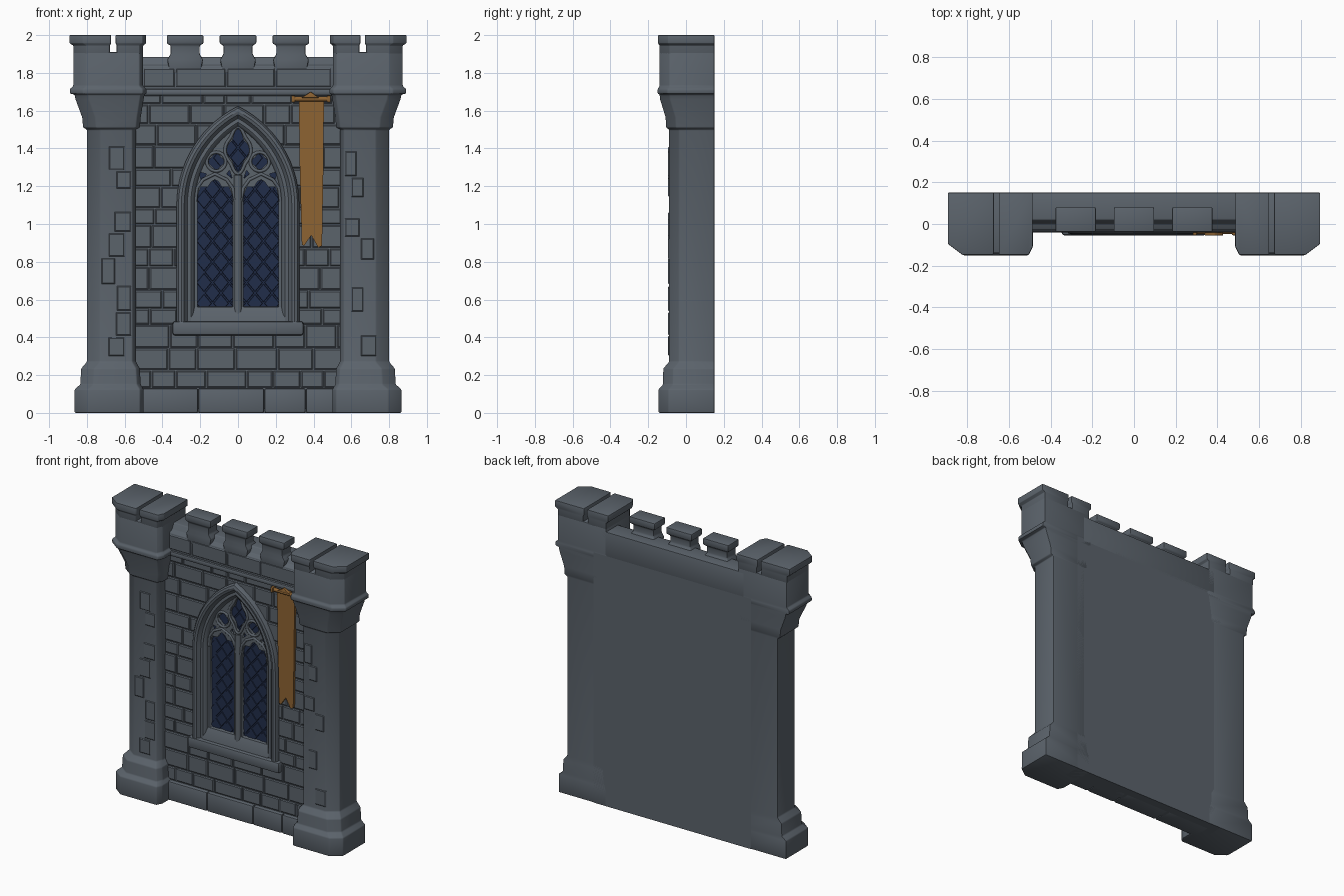
import bpy, bmesh, math, random

if "Cube" in bpy.data.objects:
    bpy.data.objects.remove(bpy.data.objects["Cube"])
random.seed(4)

def material(name, rgb):
    m = bpy.data.materials.new(name)
    m.diffuse_color = (*rgb, 1)
    m.use_nodes = True
    m.node_tree.nodes["Principled BSDF"].inputs["Base Color"].default_value = m.diffuse_color
    return m

STONE = material("grey_stone", (0.105, 0.125, 0.148))
GLASS = material("blue_glass", (0.015, 0.026, 0.068))
CLOTH = material("ochre_cloth", (0.27, 0.125, 0.032))

def activate(ob):
    bpy.ops.object.select_all(action='DESELECT')
    ob.select_set(True)
    bpy.context.view_layer.objects.active = ob

def finish(bm, name, mat, bevel=0.0, cutter=None):
    bmesh.ops.recalc_face_normals(bm, faces=bm.faces)
    me = bpy.data.meshes.new(name)
    bm.to_mesh(me)
    bm.free()
    ob = bpy.data.objects.new(name, me)
    bpy.context.collection.objects.link(ob)
    me.materials.append(mat)
    activate(ob)
    if bevel:
        m = ob.modifiers.new("bevel", 'BEVEL')
        m.width, m.segments, m.limit_method = bevel, 2, 'ANGLE'
        m.angle_limit = math.radians(25)
        bpy.ops.object.modifier_apply(modifier=m.name)
    if cutter:
        m = ob.modifiers.new("cut", 'BOOLEAN')
        m.operation, m.object, m.solver = 'DIFFERENCE', cutter, 'EXACT'
        bpy.ops.object.modifier_apply(modifier=m.name)
    bpy.ops.object.shade_smooth_by_angle(angle=math.radians(35))
    return ob

def stack(bm, rings):
    """Skin a list of equal rings and cap both ends."""
    vs = [[bm.verts.new(p) for p in r] for r in rings]
    n = len(vs[0])
    for a, b in zip(vs, vs[1:]):
        for i in range(n):
            bm.faces.new((a[i], a[(i + 1) % n], b[(i + 1) % n], b[i]))
    bm.faces.new(vs[0])
    bm.faces.new(vs[-1])

def rect(x0, x1, z0, z1, y, d=0):
    return [(x0 + d, y, z0 + d), (x1 - d, y, z0 + d), (x1 - d, y, z1 - d), (x0 + d, y, z1 - d)]

def box(bm, x0, x1, y0, y1, z0, z1):
    stack(bm, [rect(x0, x1, z0, z1, y0), rect(x0, x1, z0, z1, y1)])

def stone(bm, x0, x1, z0, z1, yb, yf):
    stack(bm, [rect(x0, x1, z0, z1, yb), rect(x0, x1, z0, z1, yf + 0.005),
               rect(x0, x1, z0, z1, yf, 0.006)])

def to_mesh(cu, name, mat):
    ob = bpy.data.objects.new(name, cu)
    bpy.context.collection.objects.link(ob)
    cu.materials.append(mat)
    activate(ob)
    return ob

def sheet(name, loops, y0, y1, mat):
    """Flat plate facing -y from an outline and its holes."""
    cu = bpy.data.curves.new(name, 'CURVE')
    cu.dimensions, cu.fill_mode, cu.extrude = '2D', 'BOTH', (y1 - y0) / 2
    for lp in loops:
        s = cu.splines.new('POLY')
        s.points.add(len(lp) - 1)
        s.use_cyclic_u = True
        for p, (x, z) in zip(s.points, lp):
            p.co = (x, z, 0, 1)
    ob = to_mesh(cu, name, mat)
    ob.rotation_euler.x = math.pi / 2
    ob.location.y = (y0 + y1) / 2
    bpy.ops.object.convert(target='MESH')

def tubes(name, paths, y, r, mat):
    cu = bpy.data.curves.new(name, 'CURVE')
    cu.dimensions, cu.bevel_depth, cu.bevel_resolution, cu.use_fill_caps = '3D', r, 2, True
    for pts, cyc in paths:
        s = cu.splines.new('POLY')
        s.points.add(len(pts) - 1)
        s.use_cyclic_u = cyc
        for p, (x, z) in zip(s.points, pts):
            p.co = (x, y, z, 1)
    to_mesh(cu, name, mat)
    bpy.ops.object.convert(target='MESH')
    bpy.ops.object.shade_smooth_by_angle(angle=math.radians(50))

def arch(hw, z0=0.45, n=14):
    """Pointed arch outline, all widths concentric."""
    c, zs = 0.26, 1.10
    R = hw + c
    top = math.acos(c / R)
    right = [(R * math.cos(top * i / n) - c, zs + R * math.sin(top * i / n)) for i in range(n + 1)]
    return [(hw, z0)] + right + [(-x, z) for x, z in reversed(right[:-1])] + [(-hw, z0)]

def circle(cx, cz, r, n=20, lobes=0, depth=0, sz=1):
    out = []
    for i in range(n):
        a = 2 * math.pi * i / n
        q = r * (1 + depth * math.cos(lobes * a))
        out.append((cx + q * math.cos(a), cz + sz * q * math.sin(a)))
    return out

# wall core and front skin with the window opening
bm = bmesh.new()
box(bm, -0.6, 0.6, 0.03, 0.15, 0, 1.72)
finish(bm, "wall_core", STONE)
sheet("wall_skin", [[(-0.6, 0.02), (0.6, 0.02), (0.6, 1.72), (-0.6, 1.72)], arch(0.26)], -0.012, 0.03, STONE)

# masonry courses, cut out around the window
bm = bmesh.new()
stack(bm, [[(x, y, z) for x, z in arch(0.28)] for y in (-0.2, 0.1)])
cutter = finish(bm, "window_cutter", STONE)
cutter.hide_render = True
bm = bmesh.new()
z = 0.135
while z < 1.66:
    h = min(random.uniform(0.085, 0.125), 1.69 - z)
    x = -0.58
    while x < 0.58:
        w = random.uniform(0.11, 0.24)
        stone(bm, x, min(x + w, 0.6) - 0.007, z, z + h - 0.007, 0.0, -random.uniform(0.017, 0.022))
        x += w
    z += h
finish(bm, "wall_stones", STONE, cutter=cutter)
bpy.data.objects.remove(cutter)

# plinth, string course and parapet
bm = bmesh.new()
for x0, x1 in ((-0.55, -0.21), (-0.21, 0.14), (0.14, 0.36), (0.36, 0.55)):
    box(bm, x0, x1 - 0.002, -0.04, 0.1, 0, 0.13)
finish(bm, "plinth", STONE, 0.01)
bm = bmesh.new()
box(bm, -0.55, 0.55, -0.04, 0.1, 1.68, 1.715)
finish(bm, "string_course", STONE, 0.012)
bm = bmesh.new()
prof = [(-0.028, 1.70), (-0.028, 1.835), (0.0, 1.845), (0.02, 1.885), (0.15, 1.885), (0.15, 1.70)]
stack(bm, [[(x, y, z) for y, z in prof] for x in (-0.55, 0.55)])
finish(bm, "parapet", STONE, 0.006)
bm = bmesh.new()
for x0, x1 in ((-0.5, -0.33), (-0.33, -0.06), (-0.06, 0.2), (0.2, 0.5)):
    stone(bm, x0, x1 - 0.006, 1.725, 1.825, 0, -0.032)
finish(bm, "parapet_stones", STONE)

# merlons
bm = bmesh.new()
for cx in (-0.28, 0, 0.28):
    rings = []
    for z, w, y0, y1 in ((1.80, 0.08, -0.03, 0.075), (1.87, 0.095, -0.03, 0.085), (1.90, 0.077, -0.03, 0.065),
                         (1.945, 0.077, -0.03, 0.065), (1.955, 0.097, -0.038, 0.08), (2.0, 0.097, -0.038, 0.08)):
        rings.append([(cx - w, y0, z), (cx + w, y0, z), (cx + w, y1, z), (cx - w, y1, z)])
    stack(bm, rings)
finish(bm, "merlons", STONE, 0.009)

# towers: stacked chamfered plans, outer edge, inner edge, front depth
def plan(s, xo, xi, yf, z, co=0.07, ci=0.02):
    pts = [(xo, 0.15), (xo, yf + co * 0.75), (xo - co, yf), (xi + ci, yf), (xi, yf + ci * 2), (xi, 0.15)]
    return [(s * x, y, z) for x, y in pts]

LEVELS = [(0, .865, .50, -.145), (.125, .865, .50, -.145), (.15, .835, .515, -.122), (.235, .83, .52, -.12),
          (.27, .80, .54, -.09), (1.50, .80, .54, -.09), (1.51, .82, .52, -.105), (1.565, .825, .515, -.108),
          (1.66, .86, .50, -.137), (1.685, .865, .495, -.14), (1.69, .89, .485, -.15), (1.715, .89, .485, -.15),
          (1.73, .872, .502, -.14), (1.91, .872, .502, -.14)]
for s, side in ((-1, "left"), (1, "right")):
    bm = bmesh.new()
    stack(bm, [plan(s, xo, xi, yf, z) for z, xo, xi, yf in LEVELS])
    finish(bm, side + "_tower", STONE, 0.007)
    # split battlement on top
    bm = bmesh.new()
    for xo, xi, co, ci, out, inn in ((.872, .678, .07, .005, .02, .006), (.642, .502, .005, .02, .006, .016)):
        stack(bm, [plan(s, xo + (out if k else 0), xi - (inn if k else 0), -.148 if k else -.14, z, co, ci)
                   for z, k in ((1.90, 0), (1.945, 0), (1.957, 1), (2.0, 1))])
    finish(bm, side + "_battlement", STONE, 0.008)
    # slightly raised blocks on the shaft
    bm = bmesh.new()
    z = 0.3
    while z < 1.4:
        h = random.uniform(0.1, 0.16)
        x = random.choice((0.565, 0.60, 0.65))
        w = random.uniform(0.06, 0.09)
        a, b = sorted((s * x, s * (x + w)))
        stone(bm, a, b, z, z + h - 0.008, -0.08, -0.094)
        z += h * random.choice((1, 1, 2))
    finish(bm, side + "_tower_blocks", STONE)

# window surround: moulding swept round the arch
prof = [(0.325, 0.0), (0.325, -0.03), (0.315, -0.045), (0.30, -0.05), (0.285, -0.045), (0.275, -0.03),
        (0.268, -0.022), (0.25, -0.024), (0.238, -0.016), (0.23, 0.0), (0.23, 0.028), (0.29, 0.028)]
bm = bmesh.new()
cols = [arch(hw) for hw, _ in prof]
stack(bm, [[(cols[j][i][0], prof[j][1], cols[j][i][1]) for j in range(len(prof))] for i in range(len(cols[0]))])
finish(bm, "window_surround", STONE)

# sills
bm = bmesh.new()
box(bm, -0.347, 0.347, -0.055, 0.03, 0.41, 0.485)
finish(bm, "window_sill", STONE, 0.014)
bm = bmesh.new()
stack(bm, [[(x, y, z) for y, z in ((-0.03, 0.46), (-0.03, 0.49), (0.0, 0.56), (0.03, 0.565), (0.03, 0.46))]
           for x in (-0.25, 0.25)])
finish(bm, "sloping_sill", STONE)

# glass with raised diamond panes
sheet("window_glass", [arch(0.25, 0.5)], 0.022, 0.031, GLASS)
bm = bmesh.new()
for row in range(17):
    for col in range(-2, 3):
        cx, cz = col * 0.09 + (0.045 if row % 2 else 0), 0.58 + row * 0.055
        if abs(cx) < 0.24 and (cz < 1.2 or abs(cx) < 0.13):
            stack(bm, [[(cx + a * k, y, cz + b * k) for a, b in ((.042, 0), (0, .051), (-.042, 0), (0, -.051))]
                       for k, y in ((1, 0.024), (0.9, 0.018))])
finish(bm, "diamond_panes", GLASS)

# pierced tracery plate
lancet = [(.03, .555), (.215, .555), (.215, 1.15), (.197, 1.195), (.16, 1.195), (.14, 1.225), (.122, 1.235),
          (.104, 1.225), (.085, 1.195), (.048, 1.195), (.03, 1.15)]
holes = [circle(0, 1.39, 0.05, 32, 4, 0.18, 1.9)]
for s in (-1, 1):
    holes += [[(s * x, z) for x, z in lancet], circle(s * 0.115, 1.33, 0.037, 24, 4, 0.12),
              [(s * x, z) for x, z in ((.195, 1.23), (.205, 1.275), (.165, 1.265))],
              [(s * x, z) for x, z in ((.03, 1.24), (.06, 1.265), (.045, 1.285))]]
sheet("tracery", [arch(0.24, 0.5)] + holes, 0.002, 0.03, STONE)

# tracery ribs and mullion
ribs = [(circle(0, 1.39, 0.062, 32, 4, 0.12, 1.8), True)]
for s in (-1, 1):
    ribs.append((circle(s * 0.115, 1.33, 0.05), True))
    ribs.append(([(s * x, z) for x, z in ((.225, 1.12), (.217, 1.19), (.185, 1.235), (.122, 1.265),
                                          (.06, 1.235), (.028, 1.19), (.015, 1.12))], False))
tubes("tracery_ribs", ribs, 0.003, 0.009, STONE)
tubes("mullion", [([(0, 0.52), (0, 1.26)], False)], 0.006, 0.022, STONE)

# banner with swallow tail, rod and peak
bm = bmesh.new()
outline = [(.322, 1.665), (.327, 1.3), (.338, .89), (.35, .885), (.388, .94), (.425, .875), (.445, .885), (.452, 1.3), (.455, 1.665)]
stack(bm, [[(x, y, z) for x, z in outline] for y in (-0.036, -0.018)])
finish(bm, "banner", CLOTH)
tubes("banner_rod", [([(.285, 1.662), (.488, 1.662)], False)], -0.036, 0.013, CLOTH)
bm = bmesh.new()
stack(bm, [[(x, y, z) for x, z in ((.335, 1.668), (.43, 1.668), (.385, 1.70))] for y in (-0.056, -0.02)])
for x in (.292, .48):
    box(bm, x - .01, x + .01, -0.054, -0.018, 1.644, 1.68)
finish(bm, "banner_rod_trim", CLOTH, 0.004)
